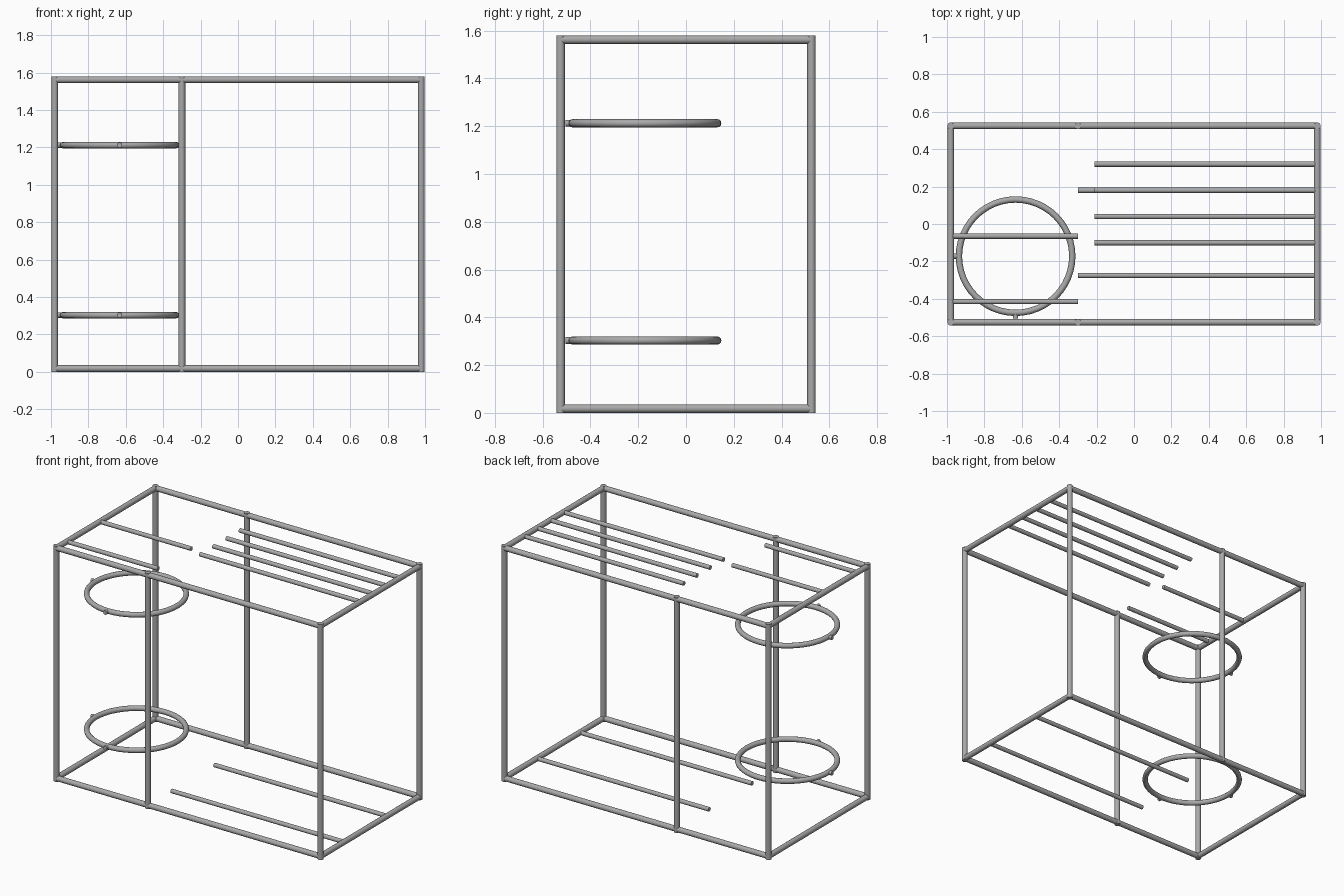
import bpy
import math
from mathutils import Vector

cube = bpy.data.objects.get("Cube")
if cube:
    bpy.data.objects.remove(cube, do_unlink=True)

steel = bpy.data.materials.new("grey_steel")
steel.use_nodes = True
GREY = (0.4, 0.4, 0.4, 1)
steel.diffuse_color = GREY
steel.node_tree.nodes["Principled BSDF"].inputs["Base Color"].default_value = GREY

# Frame centre lines and tube radii
X, Y, TOP = 0.98, 0.525, 1.58
TUBE, BAR = 0.018, 0.014
LOW, HIGH = TUBE, TOP - TUBE
DIVIDER = -0.30
LEVELS = (("bottom", LOW), ("top", HIGH))


def finish(name):
    obj = bpy.context.object
    obj.name = name
    obj.data.materials.append(steel)
    bpy.ops.object.shade_smooth_by_angle(angle=math.radians(40))
    return obj


def tube(name, start, end, radius):
    a, b = Vector(start), Vector(end)
    bpy.ops.mesh.primitive_cylinder_add(
        vertices=16, radius=radius, depth=(b - a).length, location=(a + b) / 2,
        rotation=(b - a).to_track_quat('Z', 'Y').to_euler())
    return finish(name)


# Upright posts and long rails, front and back
for side, y in (("front", -Y), ("back", Y)):
    for place, x in (("right", -X), ("divider", DIVIDER), ("left", X)):
        tube(f"{side}_{place}_post", (x, y, 0), (x, y, TOP), TUBE)
    for level, z in LEVELS:
        tube(f"{level}_{side}_rail", (-X, y, z), (X, y, z), TUBE)

# Short end rails
for side, x in (("right", -X), ("left", X)):
    for level, z in LEVELS:
        tube(f"{level}_{side}_rail", (x, -Y, z), (x, Y, z), TUBE)

# Loose-ended bars reaching in from the end rails
for y in (0.32, 0.18, 0.04, -0.10):
    tube("top_shelf_bar", (-0.21, y, HIGH), (X, y, HIGH), BAR)
for y in (0.18, -0.275):
    tube("bottom_shelf_bar", (DIVIDER, y, LOW), (X, y, LOW), BAR)
for y in (-0.065, -0.415):
    tube("top_side_bar", (-X, y, HIGH), (DIVIDER, y, HIGH), BAR)

# Holding rings, each with two mounting pegs
RX, RY, RING, THICK = -0.633, -0.172, 0.303, 0.017
for level, z in (("lower", 0.303), ("upper", 1.212)):
    bpy.ops.mesh.primitive_torus_add(
        major_radius=RING, minor_radius=THICK, major_segments=48,
        minor_segments=12, location=(RX, RY, z))
    finish(f"{level}_ring")
    reach = RING + 0.03
    tube(f"{level}_front_peg", (RX, RY - RING, z), (RX, RY - reach, z), BAR)
    tube(f"{level}_side_peg", (RX - RING, RY, z), (RX - reach, RY, z), BAR)
